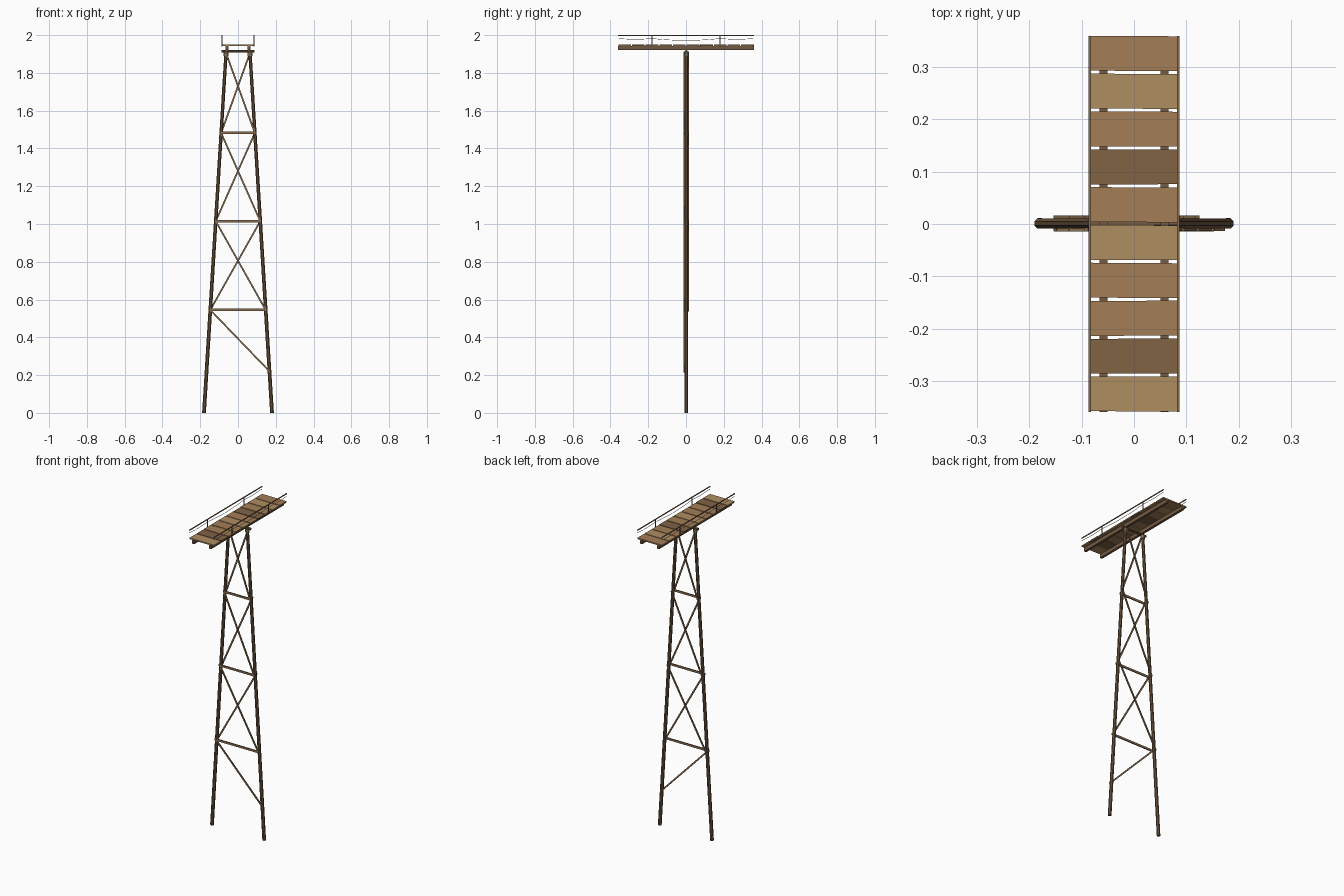
import bpy, math, random
from mathutils import Vector, Matrix

if "Cube" in bpy.data.objects:
    bpy.data.objects.remove(bpy.data.objects["Cube"])

random.seed(4)
Y0 = 0.001


def material(name, rgb):
    m = bpy.data.materials.new(name)
    m.diffuse_color = (*rgb, 1)
    m.use_nodes = True
    m.node_tree.nodes["Principled BSDF"].inputs["Base Color"].default_value = m.diffuse_color
    return m


DARK = material("dark_timber", (0.17, 0.10, 0.052))
MID = material("brace_timber", (0.25, 0.155, 0.08))
PLANKS = [material("plank_a", (0.37, 0.21, 0.095)),
          material("plank_b", (0.43, 0.27, 0.12)),
          material("plank_c", (0.22, 0.125, 0.06))]
ROPE = material("rope", (0.42, 0.34, 0.22))


def finish(name, mat):
    o = bpy.context.object
    o.name = name
    o.data.materials.append(mat)
    return o


def box(name, loc, size, mat, rot=0.0):
    bpy.ops.mesh.primitive_cube_add(size=1)
    o = finish(name, mat)
    o.data.transform(Matrix.Diagonal((*size, 1)))
    o.location = loc
    o.rotation_euler.z = rot
    return o


def pole(name, a, b, r1, r2, mat, sides=8):
    a, b = Vector(a), Vector(b)
    d = b - a
    bpy.ops.mesh.primitive_cone_add(vertices=sides, radius1=r1, radius2=r2, depth=d.length)
    o = finish(name, mat)
    o.data.transform(Matrix.Rotation(math.pi / sides, 4, 'Z'))
    o.location = (a + b) / 2
    o.rotation_euler = d.to_track_quat('Z', 'Y').to_euler()
    return o


def brace(name, x1, z1, x2, z2, y, width, mat):
    # flat board lying in the plane of the trestle
    length = math.hypot(x2 - x1, z2 - z1) + 0.012
    o = box(name, ((x1 + x2) / 2, y, (z1 + z2) / 2), (length, 0.006, width), mat)
    o.rotation_euler.y = -math.atan2(z2 - z1, x2 - x1)


def leg_x(z):
    return 0.18 + (0.063 - 0.18) * z / 1.91


# legs with rope lashings at the top
for s, side in ((-1, "left"), (1, "right")):
    pole(side + "_leg", (s * 0.18, Y0, 0), (s * 0.063, Y0, 1.912), 0.0108, 0.0095, DARK)
    for i in range(3):
        z = 1.892 + i * 0.007
        pole(f"{side}_lashing_{i}", (s * leg_x(z), Y0, z - 0.0032),
             (s * leg_x(z), Y0, z + 0.0032), 0.0125, 0.0125, ROPE, 10)

# cap beam
pole("cap_beam", (-0.087, Y0, 1.914), (0.087, Y0, 1.914), 0.0075, 0.0075, DARK)

# horizontal and crossed braces
YF, YB = Y0 - 0.012, Y0 + 0.0125
levels = [0.545, 1.015, 1.482, 1.905]
for i, z in enumerate(levels[:3]):
    x = leg_x(z)
    brace(f"cross_bar_{i}", -x, z, x, z, YF, 0.013, MID)
    z2 = levels[i + 1]
    x2 = leg_x(z2)
    brace(f"front_diagonal_{i}", x, z, -x2, z2, YF + 0.001, 0.009, MID)
    brace(f"back_diagonal_{i}", -x, z, x2, z2, YB, 0.009, MID)
brace("lower_diagonal", -leg_x(0.545), 0.545, leg_x(0.22), 0.22, YF + 0.001, 0.009, MID)

# deck stringers
for s in (-1, 1):
    box("stringer", (s * 0.058, 0, 1.9315), (0.015, 0.718, 0.023), DARK)

# deck planks
for i, c in enumerate((0, 1, 0, 2, 0, 1, 0, 0, 2, 1)):
    box(f"plank_{i}", (random.uniform(-0.001, 0.001), 0.3255 - i * 0.0722, 1.9465),
        (0.170, 0.0665, 0.008), PLANKS[c], random.uniform(-0.008, 0.008))

# railings: posts, top rail and sagging rope
for s in (-1, 1):
    x = s * 0.0845
    for y in (-0.18, 0.18):
        box("rail_post", (x, y, 1.969), (0.005, 0.006, 0.056), DARK)
    box("top_rail", (x, 0, 1.9975), (0.005, 0.718, 0.005), MID)
    pts = []
    for y1, y2, sag in ((-0.358, -0.18, 0.004), (-0.18, 0.18, 0.010), (0.18, 0.358, 0.004)):
        for k in range(8):
            t = k / 8
            pts.append((x, y1 + (y2 - y1) * t, 1.982 - 4 * sag * t * (1 - t)))
    pts.append((x, 0.358, 1.982))
    cu = bpy.data.curves.new("side_rope", 'CURVE')
    cu.dimensions = '3D'
    cu.bevel_depth = 0.0012
    cu.bevel_resolution = 1
    cu.use_fill_caps = True
    sp = cu.splines.new('POLY')
    sp.points.add(len(pts) - 1)
    for p, q in zip(sp.points, pts):
        p.co = (*q, 1)
    cu.materials.append(ROPE)
    bpy.context.collection.objects.link(bpy.data.objects.new("side_rope", cu))
